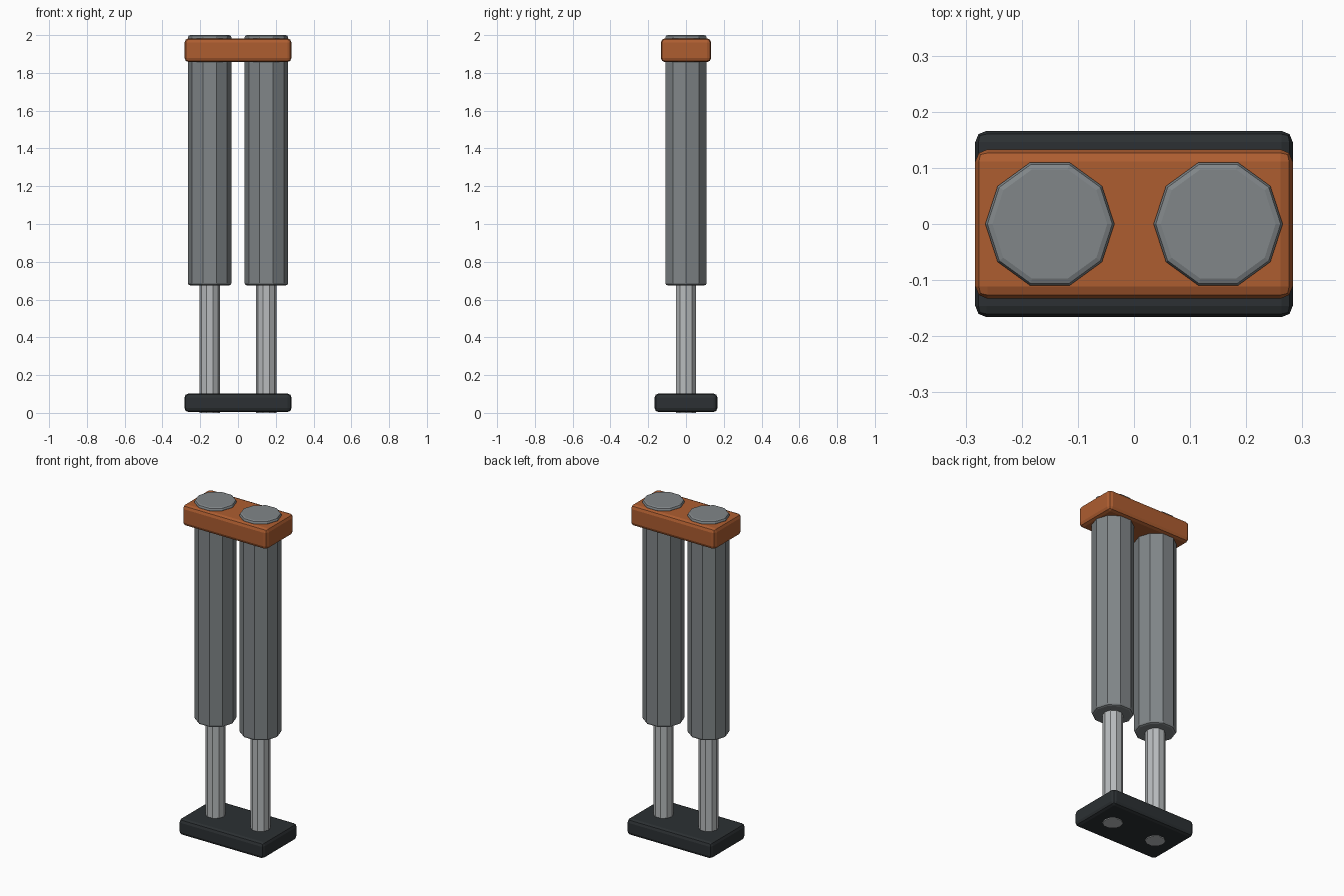
import bpy, bmesh
from math import pi
from mathutils import Matrix

if "Cube" in bpy.data.objects:
    bpy.data.objects.remove(bpy.data.objects["Cube"])


def material(name, rgb):
    m = bpy.data.materials.new(name)
    m.diffuse_color = (*rgb, 1)
    m.use_nodes = True
    m.node_tree.nodes["Principled BSDF"].inputs["Base Color"].default_value = m.diffuse_color
    return m


ORANGE = material("orange_paint", (0.42, 0.11, 0.03))
DARK = material("dark_rubber", (0.025, 0.03, 0.033))
STEEL = material("steel", (0.22, 0.24, 0.25))
CHROME = material("bright_steel", (0.48, 0.50, 0.51))


def finish(name, bm, mat):
    bmesh.ops.recalc_face_normals(bm, faces=bm.faces)
    mesh = bpy.data.meshes.new(name)
    bm.to_mesh(mesh)
    bm.free()
    mesh.materials.append(mat)
    bpy.context.collection.objects.link(bpy.data.objects.new(name, mesh))


def bevelled_block(name, half_x, half_y, z0, z1, bevel, mat):
    bm = bmesh.new()
    bmesh.ops.create_cube(bm, size=1, matrix=Matrix.Translation((0, 0, (z0 + z1) / 2))
                          @ Matrix.Diagonal((2 * half_x, 2 * half_y, z1 - z0, 1)))
    bmesh.ops.bevel(bm, geom=bm.edges[:], offset=bevel, segments=2, profile=0.5,
                    affect='EDGES')
    finish(name, bm, mat)


def round_bar(name, x, radius, z0, z1, mat, bevel=0.0):
    bm = bmesh.new()
    # ten sides, with a corner pointing to front and back
    bmesh.ops.create_cone(bm, cap_ends=True, segments=10, radius1=radius, radius2=radius,
                          depth=z1 - z0, matrix=Matrix.Translation((x, 0, (z0 + z1) / 2))
                          @ Matrix.Rotation(pi / 2, 4, 'Z'))
    if bevel:
        rims = [e for e in bm.edges if abs(e.verts[0].co.z - e.verts[1].co.z) < 1e-4]
        bmesh.ops.bevel(bm, geom=rims, offset=bevel, segments=2, profile=0.5,
                        affect='EDGES')
    finish(name, bm, mat)


# Twin cylinders with piston rods reaching through the foot plate
for side, x in (("left", -0.15), ("right", 0.15)):
    round_bar(side + "_cylinder", x, 0.115, 0.675, 2.0, STEEL, 0.012)
    round_bar(side + "_piston_rod", x, 0.055, 0.0, 0.80, CHROME)

# Clamp block at the top and foot plate at the bottom
bevelled_block("top_clamp", 0.283, 0.133, 1.857, 1.983, 0.022, ORANGE)
bevelled_block("foot_plate", 0.283, 0.166, 0.005, 0.102, 0.02, DARK)
